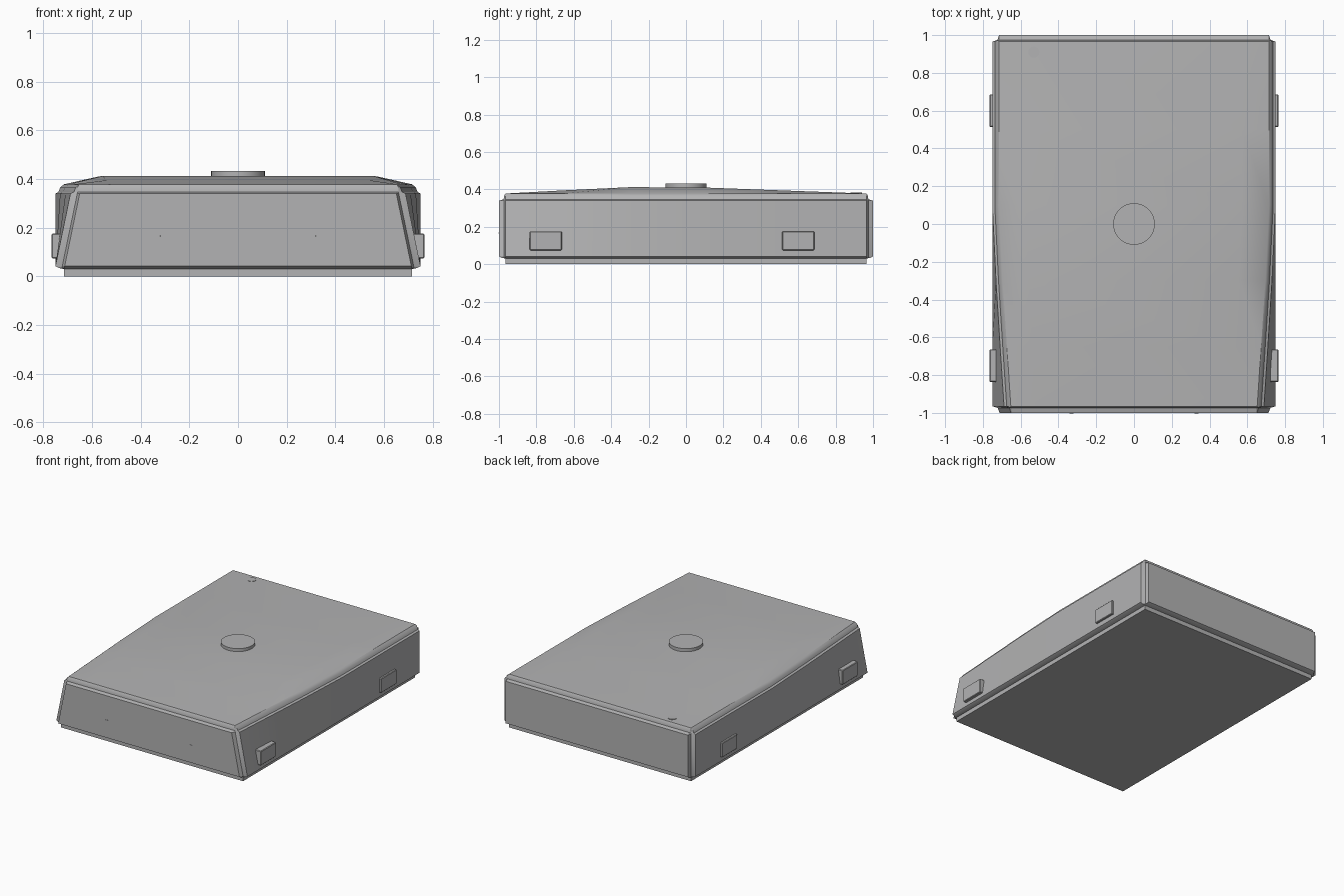
import bpy, bmesh, math

if "Cube" in bpy.data.objects:
    bpy.data.objects.remove(bpy.data.objects["Cube"])

STATIONS = [0.965, 0.5, 0.1, -0.3, -0.65, -0.965]
CROWN = [0.0, 0.017, 0.032, 0.034, 0.017, 0.0]

grey = bpy.data.materials.new("dark_grey")
grey.diffuse_color = (0.45, 0.45, 0.455, 1)
grey.use_nodes = True
grey.node_tree.nodes["Principled BSDF"].inputs["Base Color"].default_value = grey.diffuse_color


def finish(name, bm, angle=20):
    bmesh.ops.remove_doubles(bm, verts=bm.verts, dist=1e-4)
    bmesh.ops.recalc_face_normals(bm, faces=bm.faces)
    mesh = bpy.data.meshes.new(name)
    bm.to_mesh(mesh)
    bm.free()
    mesh.materials.append(grey)
    obj = bpy.data.objects.new(name, mesh)
    bpy.context.collection.objects.link(obj)
    bpy.ops.object.select_all(action='DESELECT')
    obj.select_set(True)
    bpy.context.view_layer.objects.active = obj
    bpy.ops.object.shade_smooth_by_angle(angle=math.radians(angle))
    return obj


def taper(y, z):
    # the sides lean inward toward the front
    along = min(max((0.05 - y) / 1.01, 0), 1) ** 1.1
    up = min(max((z - 0.04) / 0.305, 0), 1)
    return 0.063 * along * up


def box(name, center, size):
    bm = bmesh.new()
    bmesh.ops.create_cube(bm, size=1)
    for v in bm.verts:
        v.co = [c + a * s for c, a, s in zip(center, v.co, size)]
    bmesh.ops.bevel(bm, geom=bm.edges[:], offset=min(size) * 0.08,
                    segments=1, affect='EDGES')
    return finish(name, bm)


def disc(name, x, y, z0, z1, r, n):
    bm = bmesh.new()
    bmesh.ops.create_cone(bm, cap_ends=True, segments=n, radius1=r, radius2=r, depth=z1 - z0)
    bmesh.ops.translate(bm, verts=bm.verts, vec=(x, y, (z0 + z1) / 2))
    return finish(name, bm, 30)


# body shell: notched-corner outline lofted through plinth, panels and lid
right = [(0.715, 1.0), (0.722, 0.976)] + [(0.75, y) for y in STATIONS] \
    + [(0.722, -0.974), (0.712, -1.0)]
outline = right + [(-x, y) for x, y in reversed(right)]
levels = [(0, 0.715, 0.965), (0.03, 0.715, 0.965), (0.034, 0.735, 0.985),
          (0.042, 1, 1), (0.34, 1, 1), (0.347, 0.737, 0.975),
          (0.365, 0.73, 0.973), (0.378, 0.715, 0.965)]


def clamp(v, m):
    return max(-m, min(m, v))


bm = bmesh.new()
rings = []
for z, cx, cy in levels:
    ring = []
    for x, y in outline:
        x, y = clamp(x, cx), clamp(y, cy)
        x -= math.copysign(taper(y, z), x)
        ring.append(bm.verts.new((x, y, z)))
    rings.append(ring)
n = len(outline)
for a, b in zip(rings, rings[1:]):
    for i in range(n):
        j = (i + 1) % n
        bm.faces.new((a[i], a[j], b[j], b[i]))
bm.faces.new(rings[0])

# gently crowned top, closing the shell
rows = []
for y, h in zip(STATIONS, CROWN):
    e = 0.715 - taper(y, 0.378)
    k = e * 0.8
    rows.append([bm.verts.new((x, y, 0.378 + d))
                 for x, d in ((-e, 0), (-k, h), (k, h), (e, 0))])
for a, b in zip(rows, rows[1:]):
    for i in range(3):
        bm.faces.new((a[i], a[i + 1], b[i + 1], b[i]))
finish("body_shell", bm, 30)

# round button on top and small peg near the back corner
disc("top_button", 0, 0, 0.38, 0.432, 0.11, 48)
disc("corner_peg", -0.53, 0.91, 0.36, 0.383, 0.03, 16)

# side tabs and small front nibs
for s, side in ((-1, "left"), (1, "right")):
    box(f"front_tab_{side}", (s * 0.74, -0.75, 0.125), (0.05, 0.172, 0.102))
    box(f"back_tab_{side}", (s * 0.74, 0.6, 0.125), (0.05, 0.172, 0.102))
    box(f"front_nib_{side}", (s * 0.33, -0.991, 0.166), (0.022, 0.022, 0.005))
